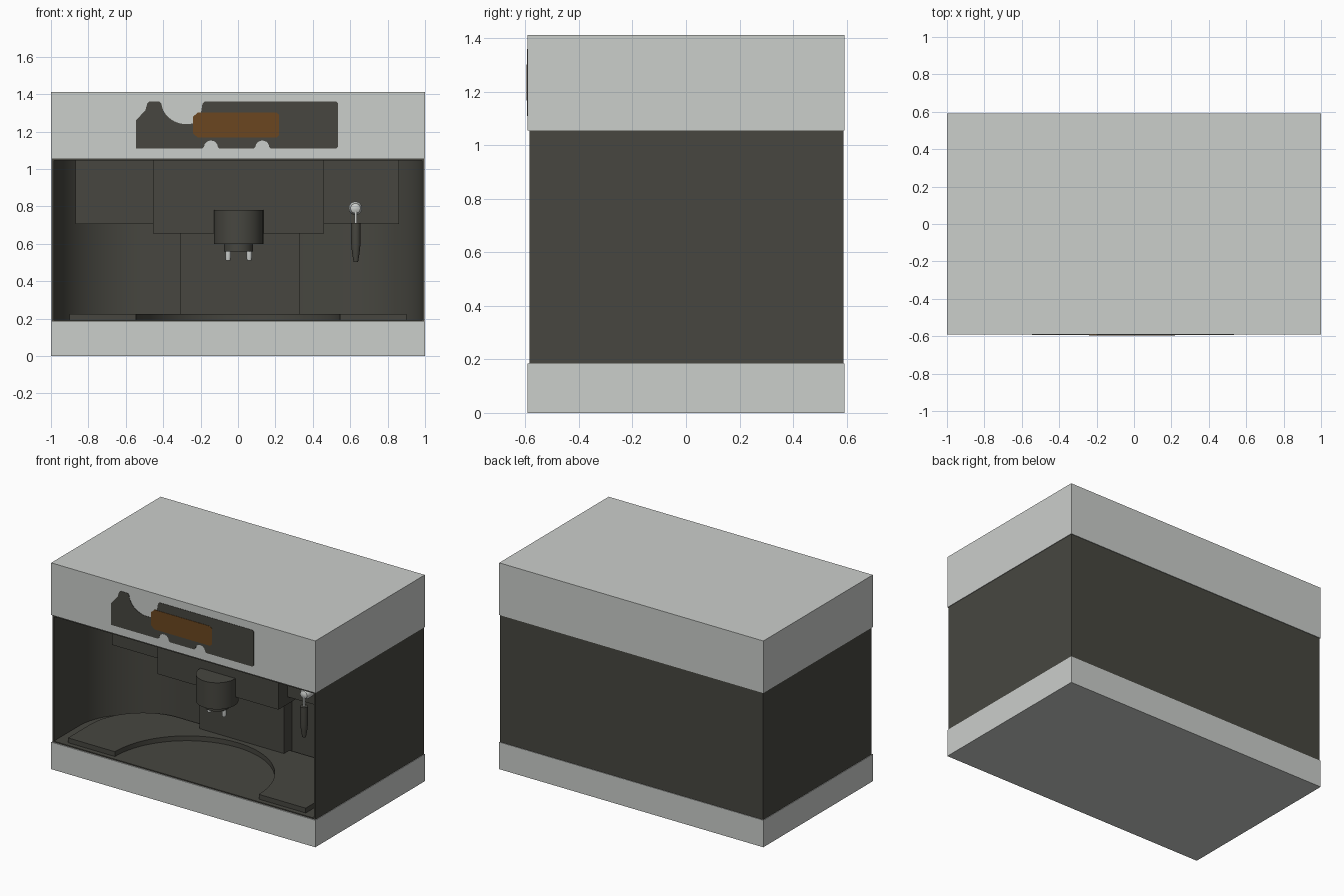
import bpy, bmesh, math
from mathutils import Matrix

if "Cube" in bpy.data.objects:
    bpy.data.objects.remove(bpy.data.objects["Cube"])


def mat(name, rgb):
    m = bpy.data.materials.new(name)
    m.diffuse_color = (*rgb, 1)
    m.use_nodes = True
    m.node_tree.nodes["Principled BSDF"].inputs["Base Color"].default_value = m.diffuse_color
    return m


GREY = mat("light grey", (0.60, 0.62, 0.60))
DARK = mat("dark olive grey", (0.063, 0.062, 0.051))
BROWN = mat("brown", (0.145, 0.062, 0.014))


def finish(bm, name, material, smooth=False):
    bmesh.ops.recalc_face_normals(bm, faces=bm.faces)
    me = bpy.data.meshes.new(name)
    bm.to_mesh(me)
    bm.free()
    me.materials.append(material)
    ob = bpy.data.objects.new(name, me)
    bpy.context.collection.objects.link(ob)
    if smooth:
        bpy.context.view_layer.objects.active = ob
        ob.select_set(True)
        bpy.ops.object.shade_smooth_by_angle(angle=math.radians(35))
        ob.select_set(False)
    return ob


def box(name, material, x, y, z):
    bm = bmesh.new()
    bmesh.ops.create_cube(bm, size=1)
    for v in bm.verts:
        for i, (a, b) in enumerate((x, y, z)):
            v.co[i] = a if v.co[i] < 0 else b
    return finish(bm, name, material)


def prism(name, material, pts, a, b, upright=False, smooth=False):
    """Extrude an outline: along z, or along y when upright."""
    bm = bmesh.new()
    vs = [bm.verts.new((p, a, q) if upright else (p, q, a)) for p, q in pts]
    face = bm.faces.new(vs)
    r = bmesh.ops.extrude_face_region(bm, geom=[face])
    d = (0, b - a, 0) if upright else (0, 0, b - a)
    bmesh.ops.translate(bm, vec=d, verts=[e for e in r["geom"] if isinstance(e, bmesh.types.BMVert)])
    bmesh.ops.triangulate(bm, faces=[f for f in bm.faces if len(f.verts) > 4])
    return finish(bm, name, material, smooth)


def lathe(name, material, profile, centre, along_y=False, n=32):
    """Stack of rings from (radius, height) pairs."""
    bm = bmesh.new()
    rings = [[bm.verts.new((r * math.cos(2 * math.pi * i / n), r * math.sin(2 * math.pi * i / n), h))
              for i in range(n)] for r, h in profile]
    for lo, hi in zip(rings, rings[1:]):
        for i in range(n):
            bm.faces.new((lo[i], lo[(i + 1) % n], hi[(i + 1) % n], hi[i]))
    bm.faces.new(rings[0])
    bm.faces.new(rings[-1])
    if along_y:
        bmesh.ops.rotate(bm, matrix=Matrix.Rotation(math.radians(90), 3, 'X'), verts=bm.verts)
    bmesh.ops.translate(bm, vec=centre, verts=bm.verts)
    return finish(bm, name, material, True)


def arc(cx, cy, rx, ry, a0, a1, n):
    return [(cx + rx * math.cos(math.radians(a0 + (a1 - a0) * i / n)),
             cy + ry * math.sin(math.radians(a0 + (a1 - a0) * i / n))) for i in range(n + 1)]


# Outer body: base, top and dark casing with a rounded niche
box("base", GREY, (-1, 1), (-.592, .592), (0, .185))
box("top_housing", GREY, (-1, 1), (-.592, .592), (1.055, 1.412))
niche = ([(.985, -.585)] + arc(.51, -.31, .475, .42, 0, 90, 20)
         + arc(-.51, -.31, .475, .42, 90, 180, 20) + [(-.985, -.585)])
prism("casing", DARK, niche + [(-.996, -.585), (-.996, .588), (.996, .588), (.996, -.585)],
      .185, 1.055, smooth=True)
prism("niche_floor", DARK, niche, .183, .193)
prism("niche_ceiling", DARK, niche, 1.045, 1.057)

# Drip tray plate with semicircular cut-out
tray = ([(.9, -.553)] + arc(.51, -.31, .39, .395, 0, 90, 16) + arc(-.51, -.31, .39, .395, 90, 180, 16)
        + [(-.9, -.553)] + arc(0, -.553, .545, .545, 180, 0, 40))
prism("drip_tray", DARK, tray, .19, .226, smooth=True)

# Stepped blocks inside the niche
box("upper_block", DARK, (-.87, .86), (-.12, .12), (.705, 1.05))
box("brew_block", DARK, (-.455, .46), (-.22, .11), (.655, 1.05))
box("back_panel", DARK, (-.31, .33), (.026, .12), (.19, .66))

# Brew head with two spouts
lathe("brew_head", DARK, [(.132, .6), (.132, .782)], (.003, -.23, 0), n=48)
lathe("spout_holder", DARK, [(.078, .56), (.078, .605)], (.003, -.23, 0))
for i, x in enumerate((-.053, .06)):
    lathe(f"spout_{i + 1}", GREY, [(.012, .51), (.015, .53), (.015, .565)], (x, -.235, 0), n=16)

# Steam wand
lathe("wand_joint", GREY, [(.034, 0), (.036, .05), (.026, .07), (.01, .078)], (.628, -.118, .79), True)
lathe("wand_pipe", GREY, [(.007, .70), (.007, .79)], (.63, -.185, 0), n=16)
lathe("wand_grip", DARK, [(.012, .503), (.02, .55), (.025, .6), (.025, .712)], (.63, -.185, 0), n=24)

# Front control plate with notched outline, and brown inlay
plate = ([(-.545, 1.11), (-.545, 1.26), (-.495, 1.315), (-.485, 1.35), (-.475, 1.36), (-.42, 1.36), (-.41, 1.35)]
         + arc(-.275, 1.36, .135, .12, 195, 300, 14)
         + [(-.2, 1.29), (-.19, 1.35), (-.18, 1.36), (.525, 1.36), (.535, 1.35), (.535, 1.12), (.525, 1.11)]
         + [(.175, 1.11)] + arc(.13, 1.12, .036, .032, 0, 180, 10) + [(.085, 1.11)]
         + [(-.1, 1.11)] + arc(-.145, 1.12, .036, .032, 0, 180, 10) + [(-.19, 1.11)])
prism("control_plate", DARK, plate, -.5945, -.590, upright=True)
inlay = [(-.24, 1.19), (-.24, 1.28), (-.215, 1.302), (.205, 1.302), (.22, 1.29), (.22, 1.18), (.205, 1.168), (-.215, 1.168)]
prism("brown_inlay", BROWN, inlay, -.597, -.591, upright=True)
